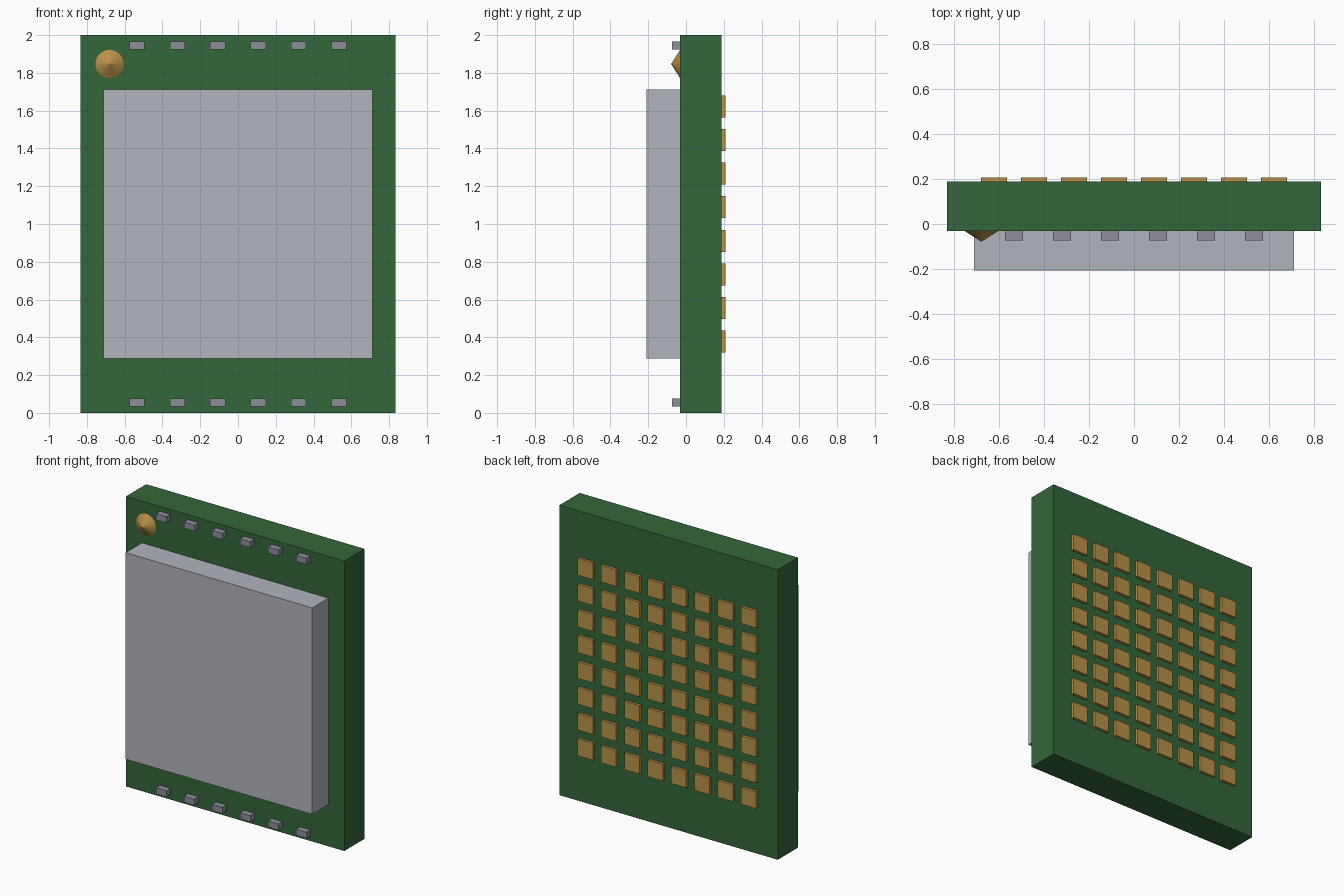
import bpy, bmesh, math
from mathutils import Matrix, Vector

if "Cube" in bpy.data.objects:
    bpy.data.objects.remove(bpy.data.objects["Cube"])


def material(name, srgb):
    m = bpy.data.materials.new(name)
    lin = [((c / 255 + 0.055) / 1.055) ** 2.4 for c in srgb]
    m.diffuse_color = (*lin, 1)
    m.use_nodes = True
    m.node_tree.nodes["Principled BSDF"].inputs["Base Color"].default_value = m.diffuse_color
    return m


GREEN = material("board green", (52, 102, 58))
SILVER = material("lid silver", (176, 180, 188))
GREY = material("component grey", (141, 143, 155))
GOLD = material("contact gold", (186, 146, 72))


def finish(name, bm, mat):
    mesh = bpy.data.meshes.new(name)
    bm.to_mesh(mesh)
    bm.free()
    mesh.materials.append(mat)
    obj = bpy.data.objects.new(name, mesh)
    bpy.context.collection.objects.link(obj)
    return obj


def boxes(name, centres, size, mat):
    bm = bmesh.new()
    for c in centres:
        bmesh.ops.create_cube(bm, size=1, matrix=Matrix.Translation(c) @ Matrix.Diagonal((*size, 1)))
    return finish(name, bm, mat)


FRONT, BACK = -0.031, 0.189  # board faces in y

# Circuit board
boxes("board", [(0, (FRONT + BACK) / 2, 1)], (1.666, BACK - FRONT, 2), GREEN)

# Metal lid on the front
boxes("lid", [(0, (FRONT - 0.208) / 2, 1)], (1.424, 0.208 + FRONT, 1.424), SILVER)

# Rows of small components above and below the lid
xs = [(i - 2.5) * 0.2139 for i in range(6)]
for name, z in (("top_components", 1.945), ("bottom_components", 0.055)):
    boxes(name, [(x, FRONT - 0.0215, z) for x in xs], (0.08, 0.043, 0.043), GREY)

# Grid of contact pads on the back
steps = [(i - 3.5) * 0.178 for i in range(8)]
boxes("contact_pads", [(x, BACK + 0.0095, 1 + z) for x in steps for z in steps],
      (0.116, 0.019, 0.116), GOLD)

# Conical corner marker pointing forward
bm = bmesh.new()
bmesh.ops.create_cone(bm, cap_ends=True, segments=24, radius1=0.075, radius2=0, depth=0.048,
                      matrix=Matrix.Translation((-0.68, FRONT - 0.024, 1.847))
                      @ Matrix.Rotation(math.pi / 2, 4, 'X'))
bmesh.ops.remove_doubles(bm, verts=bm.verts, dist=1e-5)
finish("corner_marker", bm, GOLD)
